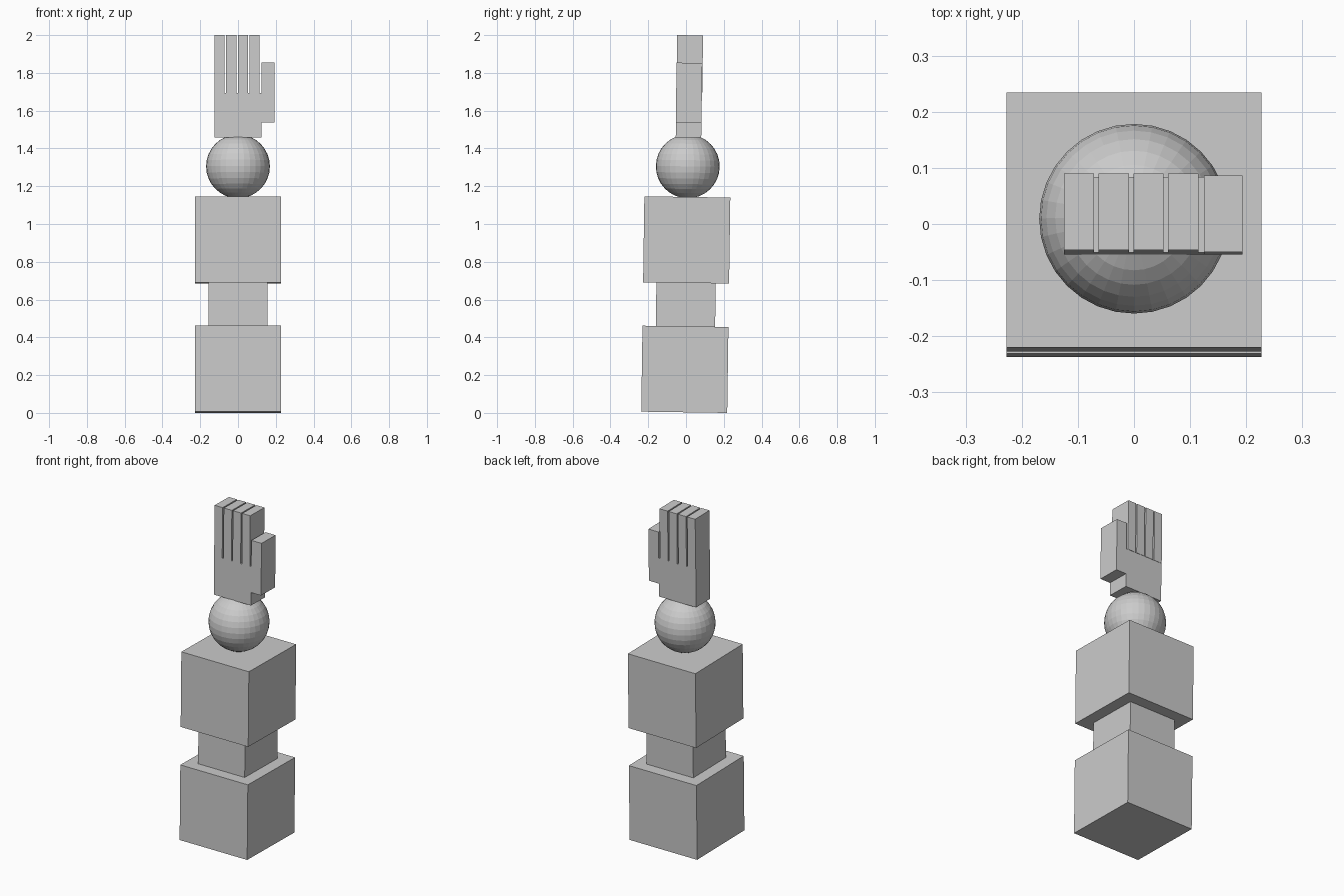
import bpy, bmesh, math
from mathutils import Matrix

cube = bpy.data.objects.get("Cube")
if cube:
    bpy.data.objects.remove(cube, do_unlink=True)

# Single plain grey
grey = bpy.data.materials.new("plain grey")
grey.use_nodes = True
colour = (0.6, 0.6, 0.6, 1)
grey.diffuse_color = colour
grey.node_tree.nodes["Principled BSDF"].inputs["Base Color"].default_value = colour

# The whole stack leans back very slightly
LEAN = Matrix.Translation((0, -0.0095, 0.0033)) @ Matrix.Rotation(math.radians(-0.83), 4, "X")


def finish(name, bm):
    mesh = bpy.data.meshes.new(name)
    bm.to_mesh(mesh)
    bm.free()
    mesh.materials.append(grey)
    obj = bpy.data.objects.new(name, mesh)
    bpy.context.scene.collection.objects.link(obj)
    obj.matrix_world = LEAN
    return obj


def box(name, x, y, z):
    """Box from (low, high) ranges along each axis."""
    bm = bmesh.new()
    centre = [(a + b) / 2 for a, b in (x, y, z)]
    size = [b - a for a, b in (x, y, z)]
    bmesh.ops.create_cube(bm, size=1, matrix=Matrix.Translation(centre) @ Matrix.Diagonal((*size, 1)))
    return finish(name, bm)


# Body blocks
H, N = 0.2275, 0.157
box("lower_block", (-H, H), (-H, H), (0, 0.455))
box("waist_block", (-N, N), (-N, N), (0.45, 0.69))
box("upper_block", (-H, H), (-H, H), (0.685, 1.14))

# Faceted ball
bm = bmesh.new()
bmesh.ops.create_uvsphere(bm, u_segments=32, v_segments=16, radius=0.169,
                          matrix=Matrix.Translation((0, 0, 1.302)))
finish("ball", bm)

# Hand: palm, four evenly spaced fingers, thumb on the left
FRONT, BACK = -0.066, 0.069
box("palm", (-0.125, 0.125), (FRONT, BACK), (1.455, 1.69))
for i in range(4):
    x = -0.125 + i * 0.062
    box(f"finger_{i + 1}", (x, x + 0.054), (FRONT, BACK + 0.002), (1.69, 1.996))
box("thumb", (0.125, 0.193), (FRONT - 0.001, BACK), (1.534, 1.85))
